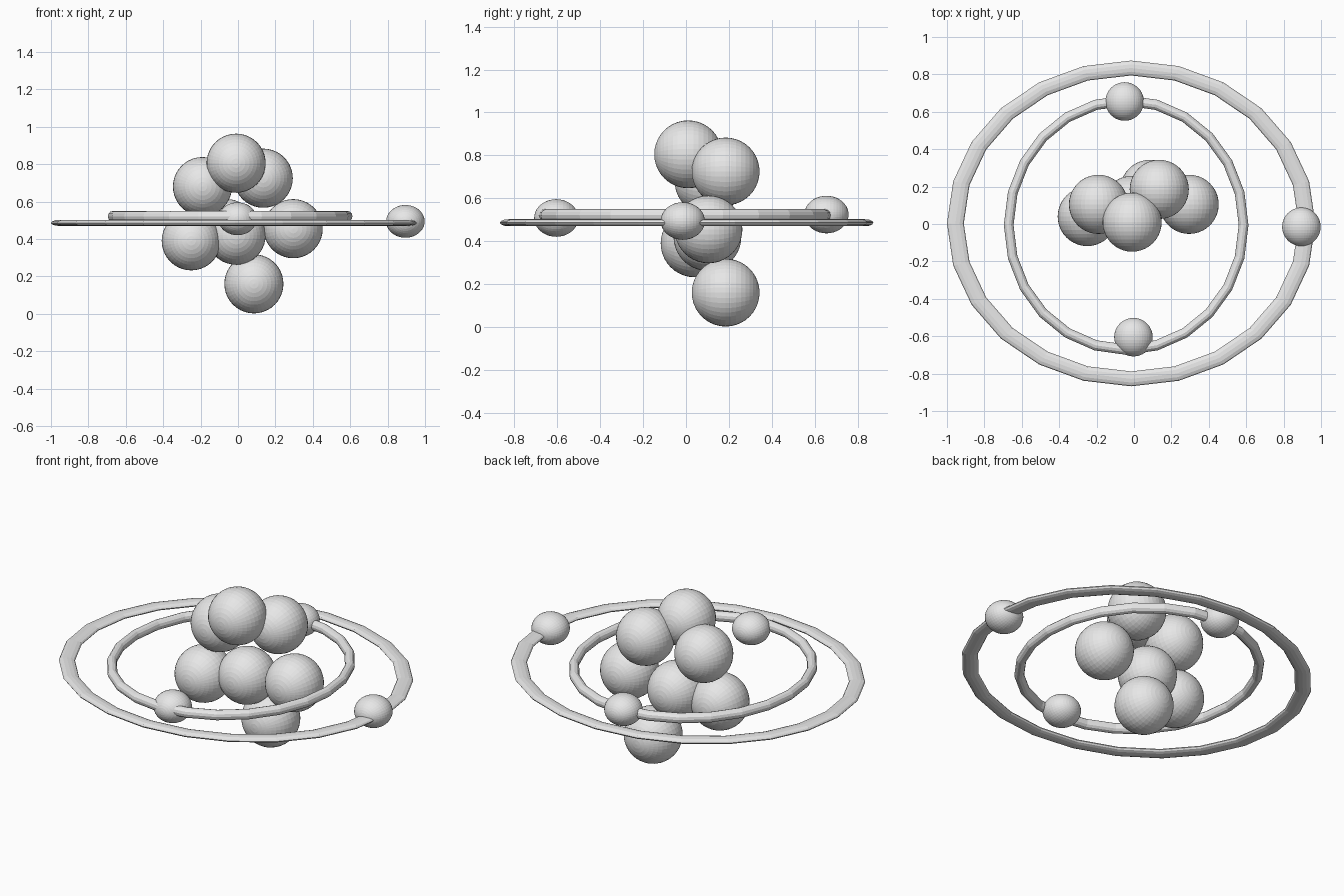
import bpy
from math import pi

cube = bpy.data.objects.get("Cube")
if cube:
    bpy.data.objects.remove(cube, do_unlink=True)

# One plain grey for everything
GREY = (0.8, 0.8, 0.8, 1.0)
grey = bpy.data.materials.new("plain grey")
grey.use_nodes = True
grey.diffuse_color = GREY
grey.node_tree.nodes["Principled BSDF"].inputs["Base Color"].default_value = GREY


def finish(name):
    obj = bpy.context.object
    obj.name = name
    obj.data.materials.append(grey)
    return obj


def ball(name, location, radius, height=1.0):
    """Flat-faced ball with its poles on the y axis, optionally squashed in z."""
    bpy.ops.mesh.primitive_uv_sphere_add(
        segments=40, ring_count=20, radius=radius, location=location, rotation=(pi / 2, 0, 0))
    finish(name).scale.y = height  # local y points along world z


def ring(name, location, major, minor, scale):
    bpy.ops.mesh.primitive_torus_add(
        major_segments=24, minor_segments=12, major_radius=major,
        minor_radius=minor, location=location)
    finish(name).scale = scale


# Clustered core
core = {
    "core_ball_top": (-0.01, 0.01, 0.805),
    "core_ball_upper_right": (-0.19, 0.105, 0.68),
    "core_ball_upper_left": (0.135, 0.185, 0.725),
    "core_ball_lower_left": (0.295, 0.105, 0.455),
    "core_ball_lower_right": (-0.25, 0.04, 0.39),
    "core_ball_middle": (-0.01, 0.10, 0.42),
    "core_ball_bottom": (0.085, 0.185, 0.16),
}
for name, place in core.items():
    ball(name, place, 0.158)

# Oval orbits: a broad flat outer one, a rounder inner one
ring("outer_orbit", (-0.015, 0.003, 0.486), 0.94, 0.045, (1, 0.884, 0.36))
ring("inner_orbit", (-0.042, -0.006, 0.521), 0.628, 0.026, (1, 1.06, 1.1))

# Small squashed balls riding on the orbits
riders = {
    "outer_rider": (0.895, -0.015, 0.494),
    "inner_rider_front": (-0.003, -0.605, 0.508),
    "inner_rider_back": (-0.05, 0.655, 0.524),
}
for name, place in riders.items():
    ball(name, place, 0.103, 0.85)
